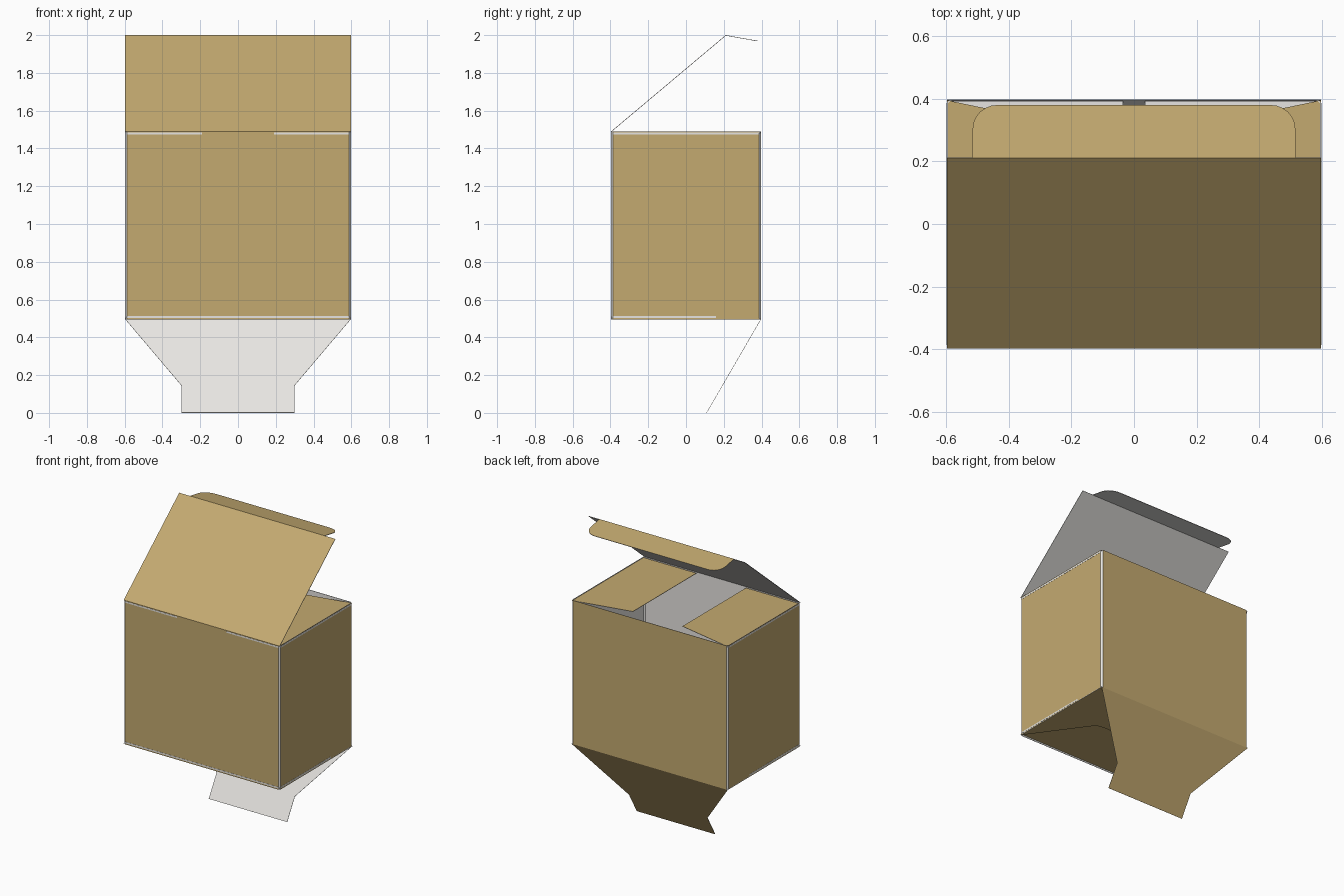
import bpy, bmesh, math
from mathutils import Vector

if "Cube" in bpy.data.objects:
    bpy.data.objects.remove(bpy.data.objects["Cube"])


def material(name, rgb):
    m = bpy.data.materials.new(name)
    m.diffuse_color = (*rgb, 1)
    m.use_nodes = True
    m.node_tree.nodes["Principled BSDF"].inputs["Base Color"].default_value = m.diffuse_color
    return m


KRAFT = material("kraft brown", (0.55, 0.40, 0.163))
WHITE = material("paper white", (0.88, 0.865, 0.835))

X, Y = 0.597, 0.397        # half width and half depth
Z0, Z1 = 0.495, 1.49       # bottom and top of the carton body
C = 0.010                  # width of the pale folded edges


def sheet(name, pts, outward, t=0.003, outer=KRAFT):
    """Flat board: coloured outer side, white inner side and rim."""
    pts = [Vector(p) for p in pts]
    n = Vector()
    for a, b in zip(pts, pts[1:] + pts[:1]):
        n += a.cross(b)
    if n.dot(Vector(outward)) < 0:
        pts.reverse()
        n = -n
    n.normalize()
    bm = bmesh.new()
    top = [bm.verts.new(p) for p in pts]
    low = [bm.verts.new(p - n * t) for p in pts]
    bm.faces.new(top).material_index = 0
    bm.faces.new(low[::-1]).material_index = 1
    k = len(pts)
    for i in range(k):
        j = (i + 1) % k
        bm.faces.new((top[j], top[i], low[i], low[j])).material_index = 1
    me = bpy.data.meshes.new(name)
    bm.to_mesh(me)
    bm.free()
    me.materials.append(outer)
    me.materials.append(WHITE)
    ob = bpy.data.objects.new(name, me)
    bpy.context.collection.objects.link(ob)
    return ob


def both(half):
    """Mirror a half outline in x to a full outline."""
    return half + [(-x, v) for x, v in reversed(half)]


def arc(cx, cy, rx, ry, a0, a1, n=6):
    return [(cx + rx * math.cos(math.radians(a0 + (a1 - a0) * i / n)),
             cy + ry * math.sin(math.radians(a0 + (a1 - a0) * i / n))) for i in range(n + 1)]


# Walls
for s, name in ((-1, "front_wall"), (1, "back_wall")):
    sheet(name, [(x, s * Y, z) for x, z in ((-X + C, Z0), (X - C, Z0), (X - C, Z1), (-X + C, Z1))], (0, s, 0))
for s, name in ((-1, "left_wall"), (1, "right_wall")):
    sheet(name, [(s * X, y, z) for y, z in ((-Y + C, Z0), (Y - C, Z0), (Y - C, Z1), (-Y + C, Z1))], (s, 0, 0))

# Pale upright corner folds
for sx in (-1, 1):
    for sy in (-1, 1):
        a, b = (sx * X, sy * (Y - C)), (sx * (X - C), sy * Y)
        sheet("corner_fold", [(*a, Z0), (*b, Z0), (*b, Z1), (*a, Z1)], (sx, sy, 0), outer=WHITE)


# Pale horizontal fold strips along the wall edges
def strip_y(y, x0, x1, z):
    sheet("fold_strip", [(x0, y, z), (x1, y, z), (x1, y, z + C), (x0, y, z + C)], (0, y, 0), 0.002, WHITE)


def strip_x(x, y0, y1, z):
    sheet("fold_strip", [(x, y0, z), (x, y1, z), (x, y1, z + C), (x, y0, z + C)], (x, 0, 0), 0.002, WHITE)


XE, YE = X - C, Y - C
strip_y(-Y - 0.001, -XE, -0.19, Z1 - 0.015)
strip_y(-Y - 0.001, 0.19, XE, Z1 - 0.015)
strip_y(-Y - 0.001, -XE, XE, Z0 + 0.008)
for s in (-1, 1):
    strip_x(s * (X + 0.001), -YE, YE, Z1 - 0.015)
    strip_x(s * (X + 0.001), -YE, 0.16, Z0 + 0.008)

# Lid and its rounded tuck flap
ly, lz = 0.21, 2.0
sheet("lid", [(-X, -Y, Z1), (X, -Y, Z1), (X, ly, lz), (-X, ly, lz)], (0, -1, 1))
tuck = both([(0.515, 0.0)] + arc(0.435, 0.095, 0.08, 0.075, 0, 90))
sheet("tuck_flap", [(x, ly + v, lz - v * 0.176) for x, v in tuck], (0, 0, 1))

# Top side flaps with a slanted back edge
for s in (-1, 1):
    sheet("top_side_flap", [(s * x, y, Z1 - 0.004) for x, y in
                            ((X, -0.385), (0.19, -0.385), (0.19, 0.31), (X, 0.395))], (0, 0, 1))

# Bottom front flap with a central notch
front = both([(X - 0.005, -Y), (X - 0.005, 0.16), (0.30, 0.16)] + arc(0.26, 0.04, 0.04, 0.04, 0, -90, 4))
sheet("bottom_front_flap", [(x, y, Z0 + 0.010) for x, y in front], (0, 0, -1))

# Bottom side flaps, cut diagonally at the front
for s in (-1, 1):
    pts = [(X, -Y), (0.31, 0.0)] + arc(0.25, -0.02, 0.05, 0.03, 60, 90, 3) + [(0.035, 0.01), (0.035, 0.393), (X, 0.393)]
    sheet("bottom_side_flap", [(s * x, y, Z0 + 0.002) for x, y in pts], (0, 0, -1))

# Hanging bottom back flap with a narrow tongue
tongue = both([(X, Z0), (0.30, 0.145), (0.30, 0.0)])
sheet("bottom_back_flap", [(x, 0.11 + (Y - 0.11) * z / Z0, z) for x, z in tongue], (0, 1, -0.5), 0.002)
